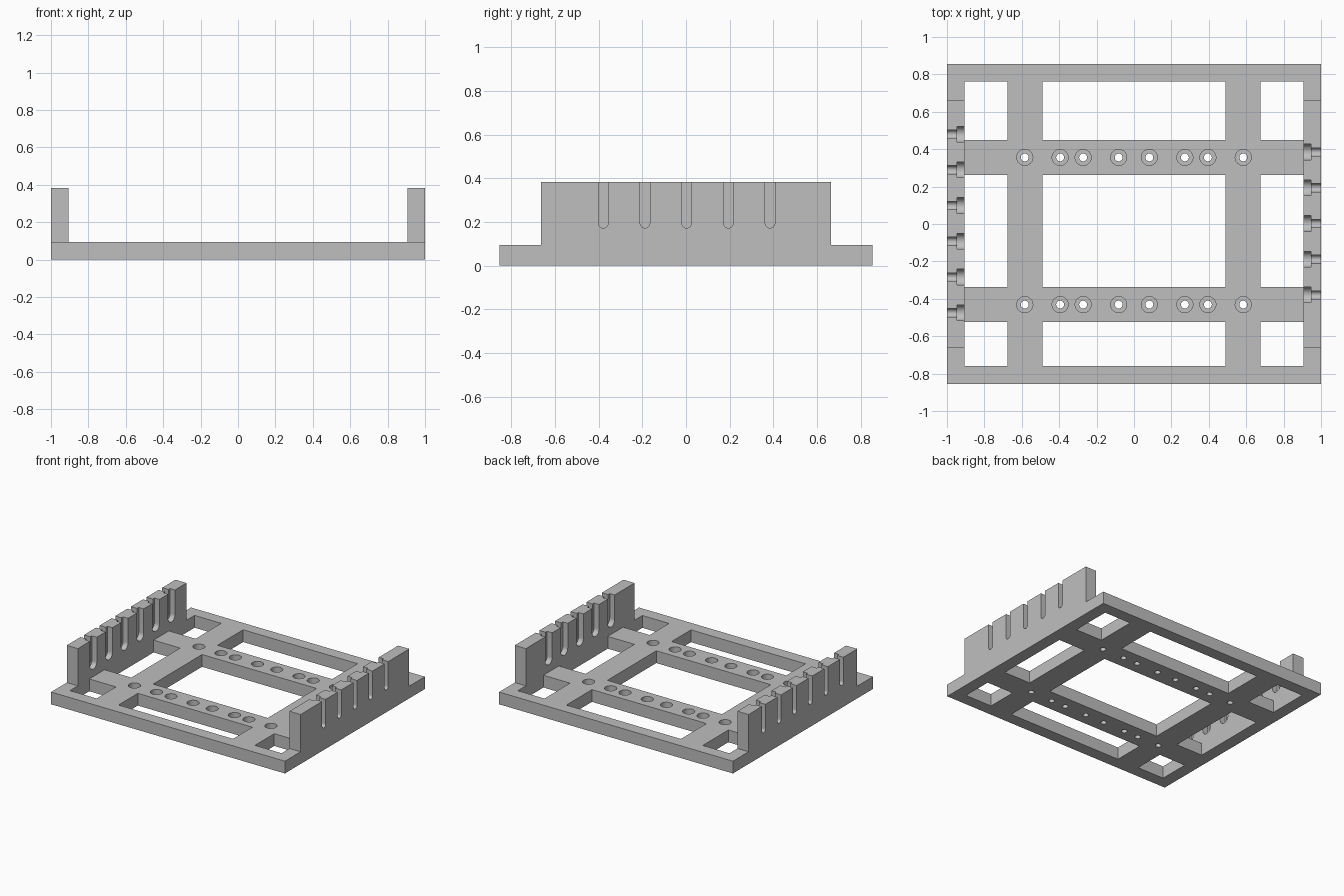
import bpy
import bmesh
import math
from mathutils import Vector

default = bpy.data.objects.get("Cube")
if default:
    bpy.data.objects.remove(default, do_unlink=True)

HALF_Y, BASE_Z = 0.855, 0.095
WALL_IN, WALL_MID = 0.905, 0.947
WALL_Y, WALL_Z = 0.664, 0.383

grey = bpy.data.materials.new("plain grey")
grey.use_nodes = True
grey.diffuse_color = (0.52, 0.52, 0.52, 1)
grey.node_tree.nodes["Principled BSDF"].inputs["Base Color"].default_value = (0.52, 0.52, 0.52, 1)


def prism(bm, outline, offset):
    """Closed solid swept from an outline of points along an offset."""
    near = [bm.verts.new(p) for p in outline]
    far = [bm.verts.new(Vector(p) + Vector(offset)) for p in outline]
    bm.faces.new(near)
    bm.faces.new(far[::-1])
    for i in range(len(near)):
        j = (i + 1) % len(near)
        bm.faces.new((near[i], far[i], far[j], near[j]))


def box(bm, x0, x1, y0, y1, z0, z1):
    prism(bm, [(x0, y0, z0), (x1, y0, z0), (x1, y1, z0), (x0, y1, z0)], (0, 0, z1 - z0))


def hole(bm, x, y, r, z0, z1, sides=32):
    ring = [math.tau * i / sides for i in range(sides)]
    prism(bm, [(x + r * math.cos(a), y + r * math.sin(a), z0) for a in ring], (0, 0, z1 - z0))


def slot(bm, y, r, x0, x1, sides=16):
    """Open-topped slot with a round bottom, running along x."""
    arc = [math.pi + math.pi * i / sides for i in range(sides + 1)]
    outline = [(x0, y + r * math.cos(a), 0.194 + r * math.sin(a)) for a in arc]
    outline += [(x0, y + r, WALL_Z + 0.1), (x0, y - r, WALL_Z + 0.1)]
    prism(bm, outline, (x1 - x0, 0, 0))


def finish(bm, name):
    bmesh.ops.recalc_face_normals(bm, faces=bm.faces)
    mesh = bpy.data.meshes.new(name)
    bm.to_mesh(mesh)
    bm.free()
    mesh.materials.append(grey)
    obj = bpy.data.objects.new(name, mesh)
    bpy.context.collection.objects.link(obj)
    return obj


def cut(obj, cutters):
    """Subtract each cutter, apply, then shade the round parts smooth."""
    bpy.ops.object.select_all(action="DESELECT")
    obj.select_set(True)
    bpy.context.view_layer.objects.active = obj
    for cutter in cutters:
        mod = obj.modifiers.new("cut", "BOOLEAN")
        mod.operation, mod.solver, mod.object = "DIFFERENCE", "EXACT", cutter
        bpy.ops.object.modifier_apply(modifier=mod.name)
        bpy.data.objects.remove(cutter, do_unlink=True)
    bpy.ops.object.shade_smooth_by_angle(angle=math.radians(30))


# Base frame with a three by three grid of windows
bm = bmesh.new()
box(bm, -1, 1, -HALF_Y, HALF_Y, 0, BASE_Z)
base = finish(bm, "base_frame")

windows = bmesh.new()
for x0, x1 in ((-WALL_IN, -0.677), (-0.49, 0.49), (0.677, WALL_IN)):
    for y0, y1 in ((-0.76, -0.524), (-0.337, 0.261), (0.449, 0.762)):
        box(windows, x0, x1, y0, y1, -0.1, 0.2)

# Counterbored screw holes along both cross bars
bores, through = bmesh.new(), bmesh.new()
for y in (-0.431, 0.356):
    for x in (0.082, 0.272, 0.395, 0.584):
        for side in (-1, 1):
            hole(bores, side * x, y, 0.043, BASE_Z / 2, 0.2)
            hole(through, side * x, y, 0.021, -0.1, 0.2)
cut(base, [finish(windows, "window_cutter"), finish(bores, "bore_cutter"),
           finish(through, "hole_cutter")])

# Side walls: slots are narrow on the outside and wide on the inside
for name, side, count in (("left_wall", 1, 5), ("right_wall", -1, 6)):
    bm, narrow, wide = bmesh.new(), bmesh.new(), bmesh.new()
    box(bm, side * WALL_IN, side, -WALL_Y, WALL_Y, BASE_Z, WALL_Z)
    for i in range(count):
        y = (i - (count - 1) / 2) * 0.191 + 0.003
        slot(narrow, y, 0.022, side * 0.8, side * 1.1)
        slot(wide, y, 0.042, side * 0.8, side * WALL_MID)
    cut(finish(bm, name), [finish(wide, "wide_cutter"), finish(narrow, "narrow_cutter")])
